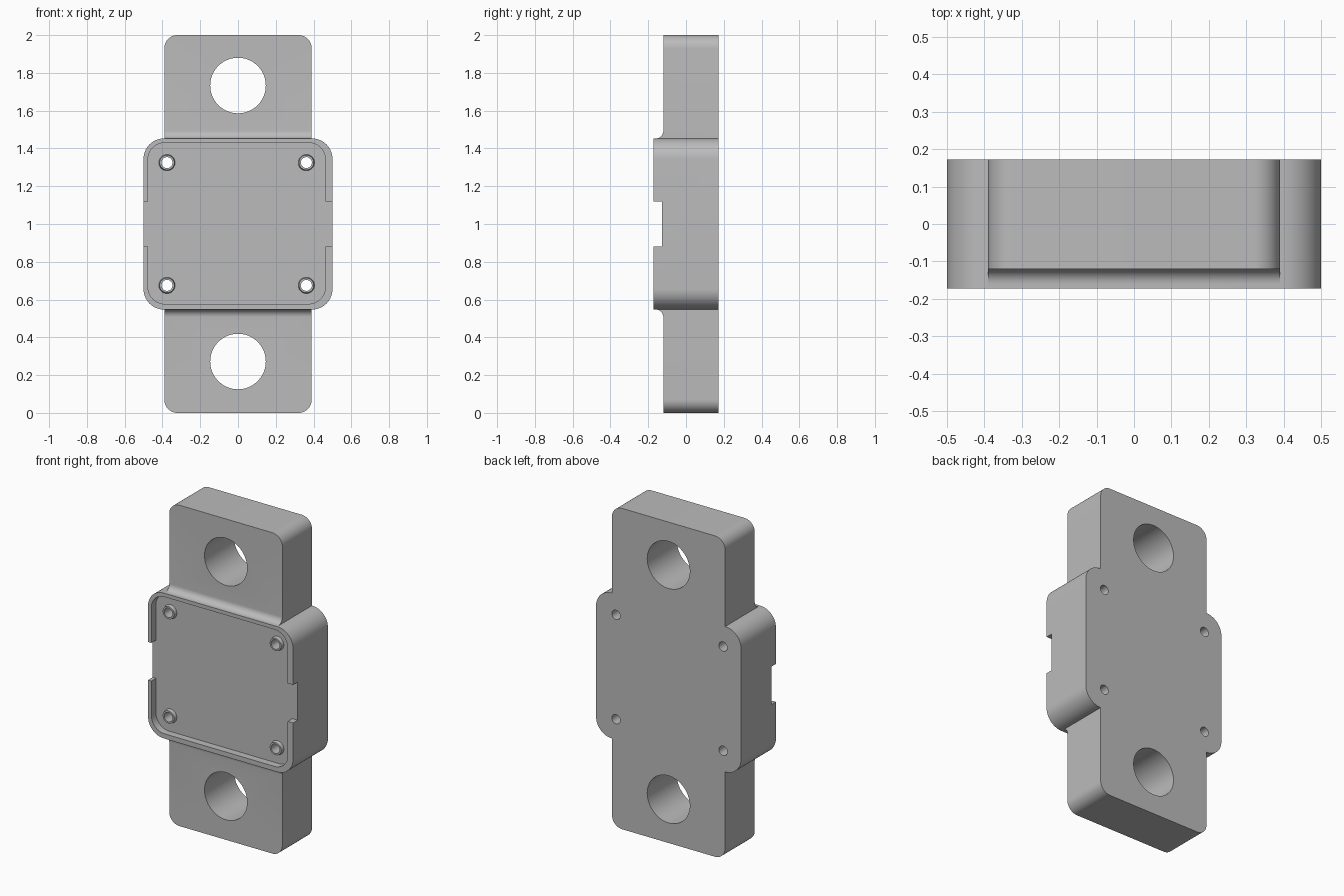
import bpy, bmesh, math
from mathutils import Matrix

if "Cube" in bpy.data.objects:
    bpy.data.objects.remove(bpy.data.objects["Cube"])

grey = bpy.data.materials.new("light_grey")
grey.diffuse_color = (0.5, 0.5, 0.5, 1)
grey.use_nodes = True
grey.node_tree.nodes["Principled BSDF"].inputs["Base Color"].default_value = grey.diffuse_color


def finish(name, bm):
    bmesh.ops.recalc_face_normals(bm, faces=bm.faces[:])
    mesh = bpy.data.meshes.new(name)
    bm.to_mesh(mesh)
    bm.free()
    mesh.materials.append(grey)
    obj = bpy.data.objects.new(name, mesh)
    bpy.context.collection.objects.link(obj)
    return obj


def round_edges(bm, test, radius):
    # round the edges that run front to back
    edges = [e for e in bm.edges
             if all(test(v.co) for v in e.verts)
             and abs(e.verts[0].co.y - e.verts[1].co.y) > 0.01
             and abs(e.verts[0].co.x - e.verts[1].co.x) < 1e-4
             and abs(e.verts[0].co.z - e.verts[1].co.z) < 1e-4]
    bmesh.ops.bevel(bm, geom=edges, offset=radius, segments=14,
                    profile=0.5, affect='EDGES')


def box(name, x0, x1, y0, y1, z0, z1, radius=0):
    bm = bmesh.new()
    m = Matrix.Translation(((x0 + x1) / 2, (y0 + y1) / 2, (z0 + z1) / 2)) \
        @ Matrix.Diagonal((x1 - x0, y1 - y0, z1 - z0, 1))
    bmesh.ops.create_cube(bm, size=1, matrix=m)
    if radius:
        round_edges(bm, lambda c: True, radius)
    return finish(name, bm)


def cylinder(name, x, z, y0, y1, r_front, r_back, sides=48):
    bm = bmesh.new()
    m = Matrix.Translation((x, (y0 + y1) / 2, z)) @ Matrix.Rotation(math.pi / 2, 4, 'X')
    bmesh.ops.create_cone(bm, cap_ends=True, segments=sides, radius1=r_back,
                          radius2=r_front, depth=y1 - y0, matrix=m)
    return finish(name, bm)


def combine(obj, other, operation):
    mod = obj.modifiers.new("bool", 'BOOLEAN')
    mod.operation = operation
    mod.solver = 'EXACT'
    mod.object = other
    bpy.context.view_layer.update()
    result = bpy.data.meshes.new_from_object(
        obj.evaluated_get(bpy.context.evaluated_depsgraph_get()))
    obj.modifiers.clear()
    obj.data = result
    bpy.data.objects.remove(other)


# long mounting strip: side profile with concave fillets against the body
upper = [(0.172, 2.0), (-0.12, 2.0)]
for i in range(11):
    t = math.pi / 2 * i / 10
    upper.append((-0.16 + 0.04 * math.cos(t), 1.493 - 0.04 * math.sin(t)))
profile = upper + [(y, 2 - z) for y, z in reversed(upper)]
bm = bmesh.new()
face = bm.faces.new([bm.verts.new((-0.39, y, z)) for y, z in profile])
ext = bmesh.ops.extrude_face_region(bm, geom=[face])
bmesh.ops.translate(bm, vec=(0.78, 0, 0),
                    verts=[g for g in ext["geom"] if isinstance(g, bmesh.types.BMVert)])
bmesh.ops.recalc_face_normals(bm, faces=bm.faces[:])
round_edges(bm, lambda c: abs(c.z - 1) > 0.99, 0.07)
strip = finish("mounting_strip", bm)

# square housing joined with the strip
housing = box("sensor_housing", -0.5, 0.5, -0.172, 0.172, 0.547, 1.453, 0.108)
combine(housing, strip, 'UNION')

# shallow front pocket and the two side notches in its rim
combine(housing, box("pocket_cutter", -0.477, 0.463, -0.3, -0.127, 0.577, 1.43, 0.09),
        'DIFFERENCE')
combine(housing, box("notch_cutter", -0.6, 0.6, -0.3, -0.127, 0.882, 1.119), 'DIFFERENCE')

# raised bosses with through holes
for x in (-0.376, 0.362):
    for z in (0.675, 1.325):
        combine(housing, cylinder("boss", x, z, -0.149, -0.105, 0.039, 0.047), 'UNION')
        combine(housing, cylinder("boss_hole", x, z, -0.3, 0.3, 0.029, 0.029), 'DIFFERENCE')

# large mounting holes
for z in (0.272, 1.733):
    combine(housing, cylinder("mount_hole", 0, z, -0.3, 0.3, 0.147, 0.147, 72), 'DIFFERENCE')

bpy.ops.object.select_all(action='DESELECT')
housing.select_set(True)
bpy.context.view_layer.objects.active = housing
bpy.ops.object.shade_smooth_by_angle(angle=math.radians(25))
